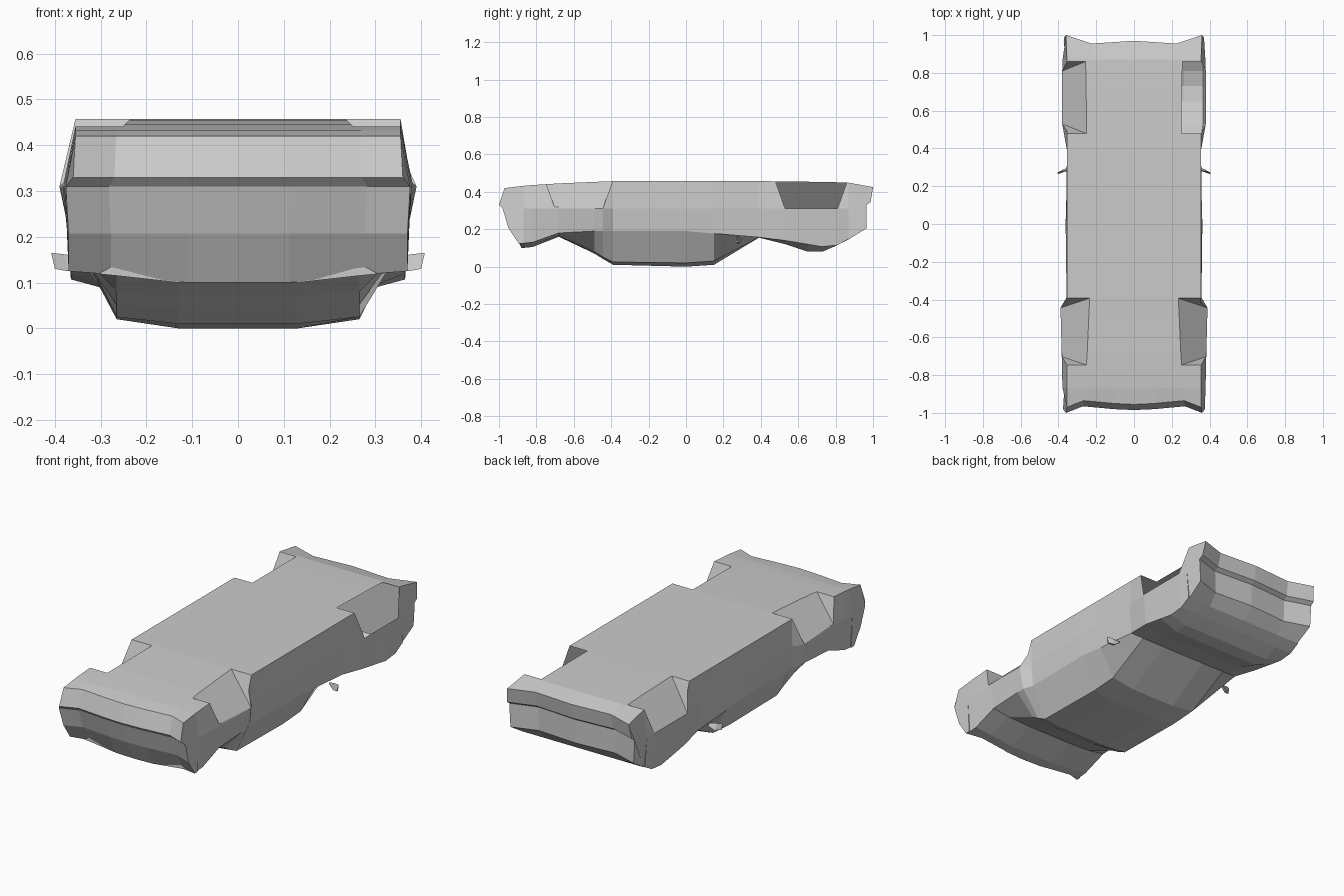
import bpy
import bmesh

# Remove the default cube
default_cube = bpy.data.objects.get("Cube")
if default_cube:
    bpy.data.objects.remove(default_cube, do_unlink=True)

# Single body colour
grey = bpy.data.materials.new("plain grey")
grey.use_nodes = True
grey.diffuse_color = (0.6, 0.6, 0.6, 1)
grey.node_tree.nodes["Principled BSDF"].inputs["Base Color"].default_value = grey.diffuse_color


def finish(name, bm):
    """Turn a bmesh into a flat shaded object."""
    bmesh.ops.recalc_face_normals(bm, faces=bm.faces)
    mesh = bpy.data.meshes.new(name)
    bm.to_mesh(mesh)
    bm.free()
    mesh.materials.append(grey)
    obj = bpy.data.objects.new(name, mesh)
    bpy.context.collection.objects.link(obj)
    return obj


def loft(name, rings):
    """Skin a closed solid through rings that have equal point counts."""
    bm = bmesh.new()
    loops = [[bm.verts.new(point) for point in ring] for ring in rings]
    count = len(loops[0])
    for first, second in zip(loops, loops[1:]):
        for i in range(count):
            j = (i + 1) % count
            bm.faces.new((first[i], first[j], second[j], second[i]))
    bm.faces.new(loops[0])
    bm.faces.new(loops[-1])
    return finish(name, bm)


def body_ring(y, floor_z, flare_x, shoulder_z, edge_z, roof_z):
    """Symmetric cross-section of the overturned body."""
    shoulder_x = min(flare_x - 0.01, 0.365)
    half = [(0.355, floor_z), (flare_x, 0.31), (shoulder_x, shoulder_z),
            (0.265, edge_z), (0.13, roof_z)]
    outline = half + [(-x, z) for x, z in reversed(half)]
    return [(x, y, z) for x, z in outline]


# Main body: y, floor height, flare width, shoulder, roof edge and roof heights
stations = [
    (-0.87, 0.432, 0.378, 0.125, 0.115, 0.10),
    (-0.82, 0.436, 0.38, 0.13, 0.118, 0.105),
    (-0.68, 0.445, 0.383, 0.18, 0.165, 0.16),
    (-0.49, 0.453, 0.388, 0.19, 0.08, 0.07),
    (-0.445, 0.455, 0.39, 0.19, 0.052, 0.042),
    (-0.39, 0.457, 0.357, 0.19, 0.025, 0.01),
    (0, 0.457, 0.362, 0.19, 0.02, 0),
    (0.15, 0.457, 0.358, 0.177, 0.03, 0.01),
    (0.39, 0.457, 0.355, 0.157, 0.156, 0.155),
    (0.53, 0.456, 0.38, 0.14, 0.12, 0.12),
    (0.65, 0.454, 0.38, 0.12, 0.08, 0.08),
    (0.73, 0.453, 0.38, 0.107, 0.08, 0.08),
    (0.81, 0.451, 0.38, 0.115, 0.115, 0.115),
    (0.87, 0.449, 0.378, 0.148, 0.146, 0.146),
]
body = loft("body", [body_ring(*station) for station in stations])


def cut_arch(target, side, inner_x, outer_x, start, end):
    """Cut a wedge-shaped wheel arch whose ends lean outward toward the floor."""
    low, high, lean, extend = 0.31, 0.457, 0.052, 0.3
    dx, dz = outer_x - inner_x, high - low
    top, bottom = high + dz * extend, low - dz * extend
    reach = outer_x + dx * extend
    section = [(inner_x - dx * extend, top), (reach, bottom), (reach, top)]
    rings = []
    for y, sign in ((start, -1), (end, 1)):
        rings.append([(side * x, y + sign * lean * (z - low) / dz, z)
                      for x, z in section])
    cutter = loft("arch_cutter", rings)
    cutter.hide_render = True
    modifier = target.modifiers.new("arch", 'BOOLEAN')
    modifier.operation = 'DIFFERENCE'
    modifier.solver = 'EXACT'
    modifier.object = cutter
    bpy.context.view_layer.objects.active = target
    bpy.ops.object.modifier_apply(modifier=modifier.name)
    bpy.data.objects.remove(cutter, do_unlink=True)


# Wheel arches
for side in (-1, 1):
    cut_arch(body, side, 0.235, 0.39, -0.70, -0.445)
    cut_arch(body, side, 0.25, 0.38, 0.53, 0.81)


def end_cap(name, profile, columns):
    """Bumper end: profile of (y, z, half width), swept over bowed columns."""
    inner_y = profile[0][0]
    rings = []
    for factor, bow, drop in columns:
        ring = []
        for y, z, width in profile:
            outer = y != inner_y
            lower = z < 0.15
            ring.append((factor * width, y + bow * outer, z + drop * lower))
        rings.append(ring)
    return loft(name, rings)


def mirrored(columns):
    return [(-f, b, d) for f, b, d in columns] + [(0, 0, 0)] + columns[::-1]


# Bumper with a recessed step below the nose
end_cap("front_bumper", [
    (-0.87, 0.432, 0.355), (-0.955, 0.42, 0.355), (-0.985, 0.33, 0.36),
    (-0.965, 0.31, 0.376), (-0.935, 0.207, 0.37), (-0.88, 0.10, 0.37),
    (-0.87, 0.10, 0.37), (-0.87, 0.31, 0.378),
], mirrored([(1, -0.015, 0.025), (0.75, 0.02, 0.018), (0.3, 0.005, 0)]))

# Opposite bumper, with an overhanging lip
end_cap("rear_bumper", [
    (0.87, 0.449, 0.355), (0.97, 0.425, 0.36), (0.957, 0.345, 0.37),
    (0.935, 0.33, 0.372), (0.935, 0.205, 0.365), (0.87, 0.146, 0.36),
    (0.87, 0.31, 0.378),
], mirrored([(1, 0.03, 0), (0.62, -0.015, 0)]))

# Small wing mirrors
for side, label in ((-1, "right"), (1, "left")):
    inner = [(0.34, 0.30, 0.145), (0.34, 0.285, 0.145), (0.34, 0.285, 0.155)]
    middle = [(0.372, 0.29, 0.125), (0.372, 0.275, 0.125), (0.38, 0.28, 0.162)]
    outer = [(0.40, 0.275, 0.13), (0.40, 0.265, 0.13), (0.408, 0.27, 0.165)]
    loft(label + "_wing_mirror",
         [[(side * x, y, z) for x, y, z in ring] for ring in (inner, middle, outer)])
